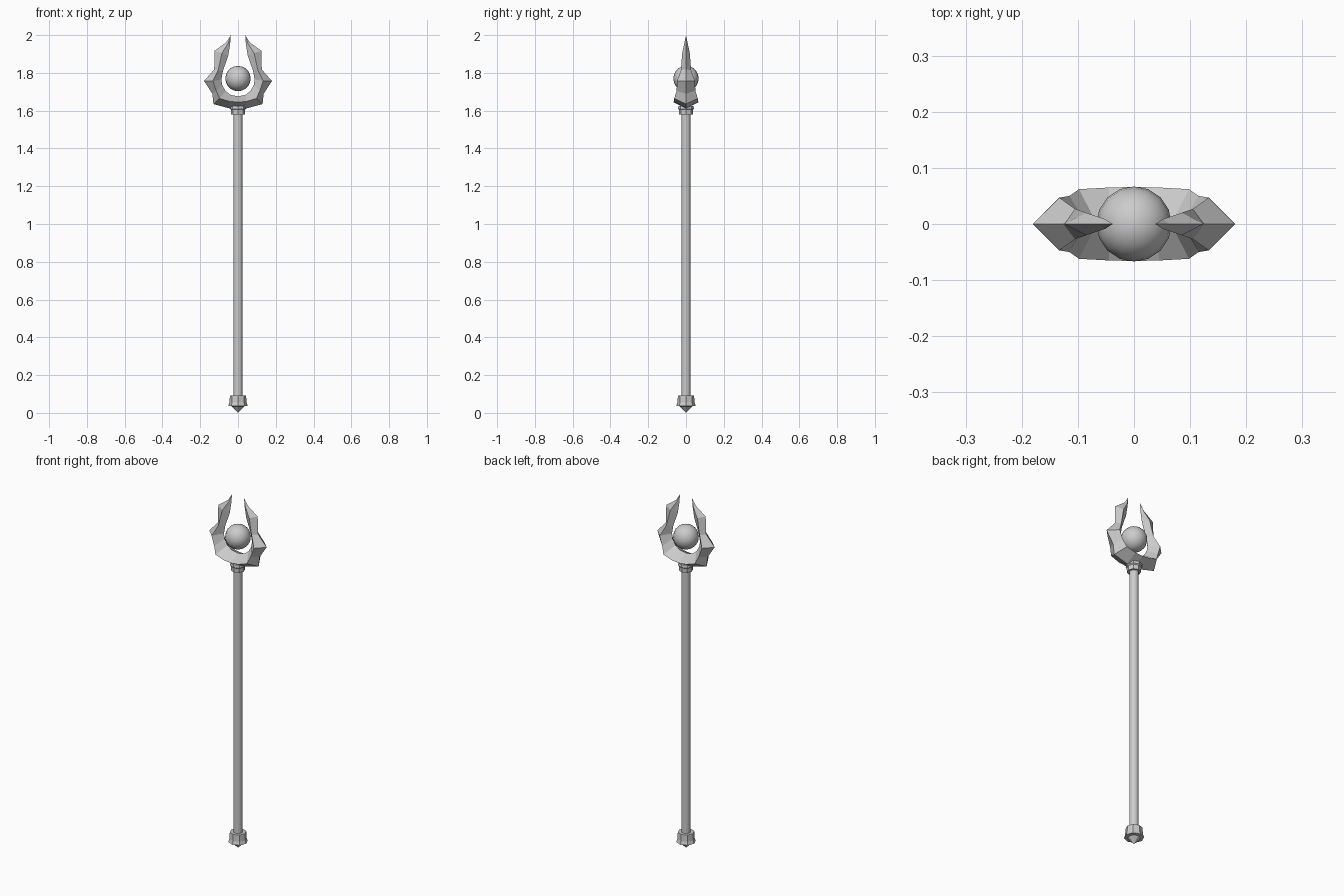
import bpy, bmesh, math

if "Cube" in bpy.data.objects:
    bpy.data.objects.remove(bpy.data.objects["Cube"])


def new_object(name, bm, smooth_angle=None):
    bmesh.ops.recalc_face_normals(bm, faces=bm.faces)
    mesh = bpy.data.meshes.new(name)
    bm.to_mesh(mesh)
    bm.free()
    obj = bpy.data.objects.new(name, mesh)
    bpy.context.collection.objects.link(obj)
    if smooth_angle:
        bpy.ops.object.select_all(action='DESELECT')
        obj.select_set(True)
        bpy.context.view_layer.objects.active = obj
        bpy.ops.object.shade_smooth_by_angle(angle=math.radians(smooth_angle))
    return obj


def lathe(name, profile, sides, smooth_angle=None):
    """Revolve (radius, z) points around z; both ends are closed."""
    bm = bmesh.new()
    rings = []
    for r, z in profile:
        if r == 0:
            rings.append([bm.verts.new((0, 0, z))] * sides)
        else:
            rings.append([bm.verts.new((r * math.cos(i * math.tau / sides),
                                        r * math.sin(i * math.tau / sides), z))
                          for i in range(sides)])
    for a, b in zip(rings, rings[1:]):
        for i in range(sides):
            j = (i + 1) % sides
            bm.faces.new(list(dict.fromkeys((a[i], a[j], b[j], b[i]))))
    for (r, z), ring in ((profile[0], rings[0]), (profile[-1], rings[-1])):
        if r > 0:
            bm.faces.new(ring)
    return new_object(name, bm, smooth_angle)


# Shaft, foot cap with pointed tip, and collar under the head
lathe("shaft", [(0.024, 0.06), (0.024, 1.60)], 12, 40)
lathe("foot_cap", [(0.024, 0.092), (0.043, 0.092), (0.045, 0.055),
                   (0.051, 0.037), (0.033, 0.035), (0, 0.0)], 8)
lathe("collar", [(0.024, 1.58), (0.036, 1.58), (0.037, 1.605),
                 (0.042, 1.61), (0.040, 1.625)], 8)

# Floating orb
bm = bmesh.new()
bmesh.ops.create_uvsphere(bm, u_segments=16, v_segments=10, radius=0.067)
bmesh.ops.translate(bm, verts=bm.verts, vec=(0, 0, 1.77))
new_object("orb", bm, 40)

# Clawed head: diamond sections given as outer ridge, side edge, inner ridge, half depth
STATIONS = [
    ((0.000, 1.610), (0.000, 1.645), (0.000, 1.676), 0.066),
    ((0.045, 1.612), (0.045, 1.649), (0.040, 1.684), 0.065),
    ((0.130, 1.635), (0.098, 1.665), (0.066, 1.704), 0.062),
    ((0.136, 1.690), (0.115, 1.705), (0.084, 1.736), 0.050),
    ((0.180, 1.757), (0.133, 1.757), (0.088, 1.765), 0.047),
    ((0.126, 1.818), (0.105, 1.815), (0.080, 1.810), 0.027),
    ((0.124, 1.917), (0.085, 1.905), (0.052, 1.890), 0.020),
    ((0.062, 1.962), (0.052, 1.957), (0.042, 1.950), 0.009),
]
TIP = (0.038, 2.0)

bm = bmesh.new()
sections = []
for outer, mid, inner, w in STATIONS:
    points = ((*outer, 0), (*mid, -w), (*inner, 0), (*mid, w))
    sections.append([bm.verts.new((x, y, z)) for x, z, y in points])
for a, b in zip(sections, sections[1:]):
    for i in range(4):
        j = (i + 1) % 4
        bm.faces.new((a[i], a[j], b[j], b[i]))
tip = bm.verts.new((TIP[0], 0, TIP[1]))
for i in range(4):
    bm.faces.new((sections[-1][i], sections[-1][(i + 1) % 4], tip))
head = new_object("claw_head", bm)
mirror = head.modifiers.new("mirror", 'MIRROR')
mirror.use_clip = True
